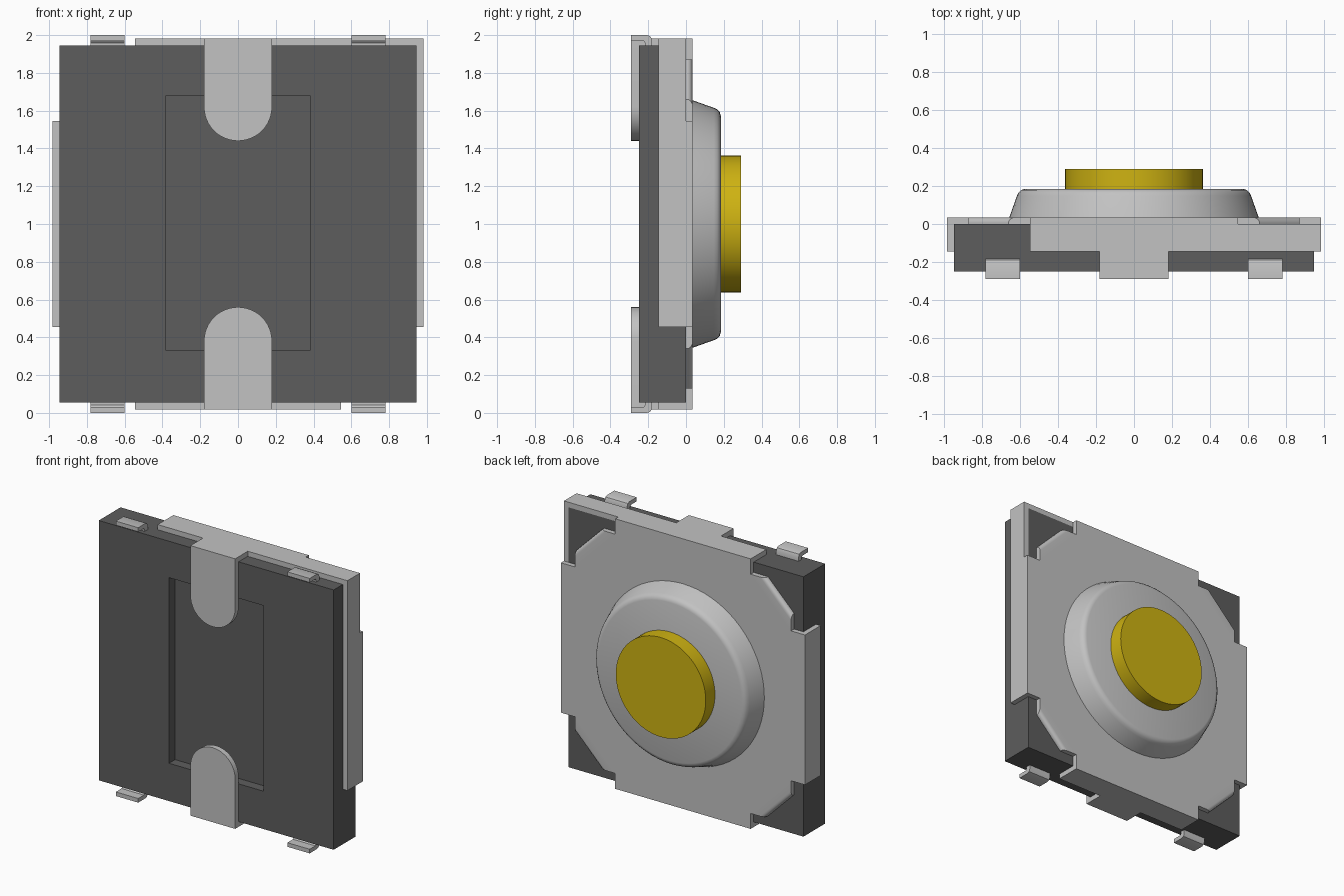
import bpy, bmesh, math

cube = bpy.data.objects.get("Cube")
if cube:
    bpy.data.objects.remove(cube, do_unlink=True)


def material(name, rgb):
    m = bpy.data.materials.new(name)
    m.use_nodes = True
    m.diffuse_color = (*rgb, 1)
    m.node_tree.nodes["Principled BSDF"].inputs["Base Color"].default_value = (*rgb, 1)
    return m


PLASTIC = material("dark grey plastic", (0.11, 0.11, 0.11))
METAL = material("silver metal", (0.54, 0.54, 0.54))
YELLOW = material("yellow plastic", (0.62, 0.45, 0.006))


def finish(name, bm, mat, smooth=False):
    bmesh.ops.recalc_face_normals(bm, faces=bm.faces[:])
    me = bpy.data.meshes.new(name)
    bm.to_mesh(me)
    bm.free()
    me.materials.append(mat)
    ob = bpy.data.objects.new(name, me)
    bpy.context.collection.objects.link(ob)
    if smooth:
        bpy.ops.object.select_all(action='DESELECT')
        ob.select_set(True)
        bpy.context.view_layer.objects.active = ob
        bpy.ops.object.shade_smooth_by_angle(angle=math.radians(35))
    return ob


def prism(pts, a, b, axis='Y'):
    """Extrude a 2D outline from a to b: (x, z) along Y or (y, z) along X."""
    bm = bmesh.new()
    place = (lambda p, d: (p[0], d, p[1])) if axis == 'Y' else (lambda p, d: (d, p[0], p[1]))
    lo = [bm.verts.new(place(p, a)) for p in pts]
    hi = [bm.verts.new(place(p, b)) for p in pts]
    bm.faces.new(lo)
    bm.faces.new(hi)
    n = len(pts)
    for i in range(n):
        j = (i + 1) % n
        bm.faces.new((lo[i], lo[j], hi[j], hi[i]))
    return bm


def box(name, x0, x1, y0, y1, z0, z1, mat):
    return finish(name, prism([(x0, z0), (x1, z0), (x1, z1), (x0, z1)], y0, y1), mat)


def lathe(name, profile, mat, steps=72):
    """Spin (radius, y) points around the depth axis at z = 1."""
    bm = bmesh.new()
    verts = [bm.verts.new((r, y, 1)) for r, y in profile]
    edges = [bm.edges.new(e) for e in zip(verts, verts[1:])]
    bmesh.ops.spin(bm, geom=verts + edges, cent=(0, 0, 1), axis=(0, 1, 0),
                   angle=2 * math.pi, steps=steps, use_duplicate=False)
    bmesh.ops.remove_doubles(bm, verts=bm.verts[:], dist=1e-4)
    return finish(name, bm, mat, True)


# Plastic base with a rectangular pocket in the front
B = 0.945
bm = prism([(-B, 1 - B), (B, 1 - B), (B, 1 + B), (-B, 1 + B)], -0.25, 0)
front = min(bm.faces, key=lambda f: f.calc_center_median().y)
bmesh.ops.recalc_face_normals(bm, faces=bm.faces[:])
bmesh.ops.inset_individual(bm, faces=[front], thickness=0.2)
for v in front.verts:
    v.co.x = math.copysign(0.38, v.co.x)
    v.co.z = 1.68 if v.co.z > 1 else 0.33
pocket = bmesh.ops.extrude_discrete_faces(bm, faces=[front])["faces"][0]
for v in pocket.verts:
    v.co.y = -0.18
finish("base", bm, PLASTIC)

# Cover plate with stepped, chamfered corners
E, T, F = 0.982, 0.035, -0.145
corner = [(0.545, E), (0.545, 0.87), (0.66, 0.87), (0.87, 0.66), (0.87, 0.545), (E, 0.545)]
outline = []
for sx, sz in ((1, 1), (1, -1), (-1, -1), (-1, 1)):
    pts = corner if sx * sz > 0 else corner[::-1]
    outline += [(sx * x, 1 + sz * z) for x, z in pts]
bm = prism(outline, 0, T)
bend = [e for e in bm.edges
        if all(v.co.y > 0.03 and 0.6 < abs(v.co.x) < 0.9 and 0.6 < abs(v.co.z - 1) < 0.9
               for v in e.verts)]
bmesh.ops.bevel(bm, geom=bend, offset=0.028, segments=4, profile=0.5, affect='EDGES')
finish("cover_plate", bm, METAL, True)

# Folded flanges; the upper and left ones join around one corner
box("top_flange", -0.545, E, F, 0, 1 + B, 1 + E, METAL)
box("left_flange", B, E, F, 0, 0.455, 1 + B, METAL)
box("right_flange", -E, -B, F, 0, 0.455, 1.545, METAL)
box("bottom_flange", -0.545, 0.545, F, 0, 1 - E, 1 - B, METAL)

# Round-ended clips wrapping over the front, and bent solder leads
R = 0.18
lead = [(-0.29, 1.0), (-0.205, 1.0), (-0.188, 0.993), (-0.18, 0.975), (-0.18, 0.94),
        (-0.215, 0.94), (-0.215, 0.958), (-0.225, 0.97), (-0.29, 0.97)]
for side, s in (("top", 1), ("bottom", -1)):
    arc = [(R * math.cos(a), 1 + s * (0.62 - R * math.sin(a)))
           for a in (math.pi * i / 24 for i in range(25))]
    finish(side + "_clip", prism([(R, 1 + s * E)] + arc + [(-R, 1 + s * E)], -0.29, -0.25),
           METAL, True)
    box(side + "_clip_bridge", -R, R, -0.25, F, *sorted((1 + s * B, 1 + s * E)), METAL)
    for hand, x in (("left", 0.69), ("right", -0.69)):
        bm = prism([(y, 1 + s * z) for y, z in lead], x - 0.09, x + 0.09, 'X')
        finish(f"{side}_{hand}_lead", bm, METAL, True)

# Raised dome and push button on the back
lathe("dome", [(0.655, T), (0.615, 0.148), (0.607, 0.165), (0.594, 0.178), (0.575, 0.184),
               (0, 0.184)], METAL)
lathe("button", [(0.362, 0.18), (0.362, 0.29), (0, 0.29)], YELLOW)
